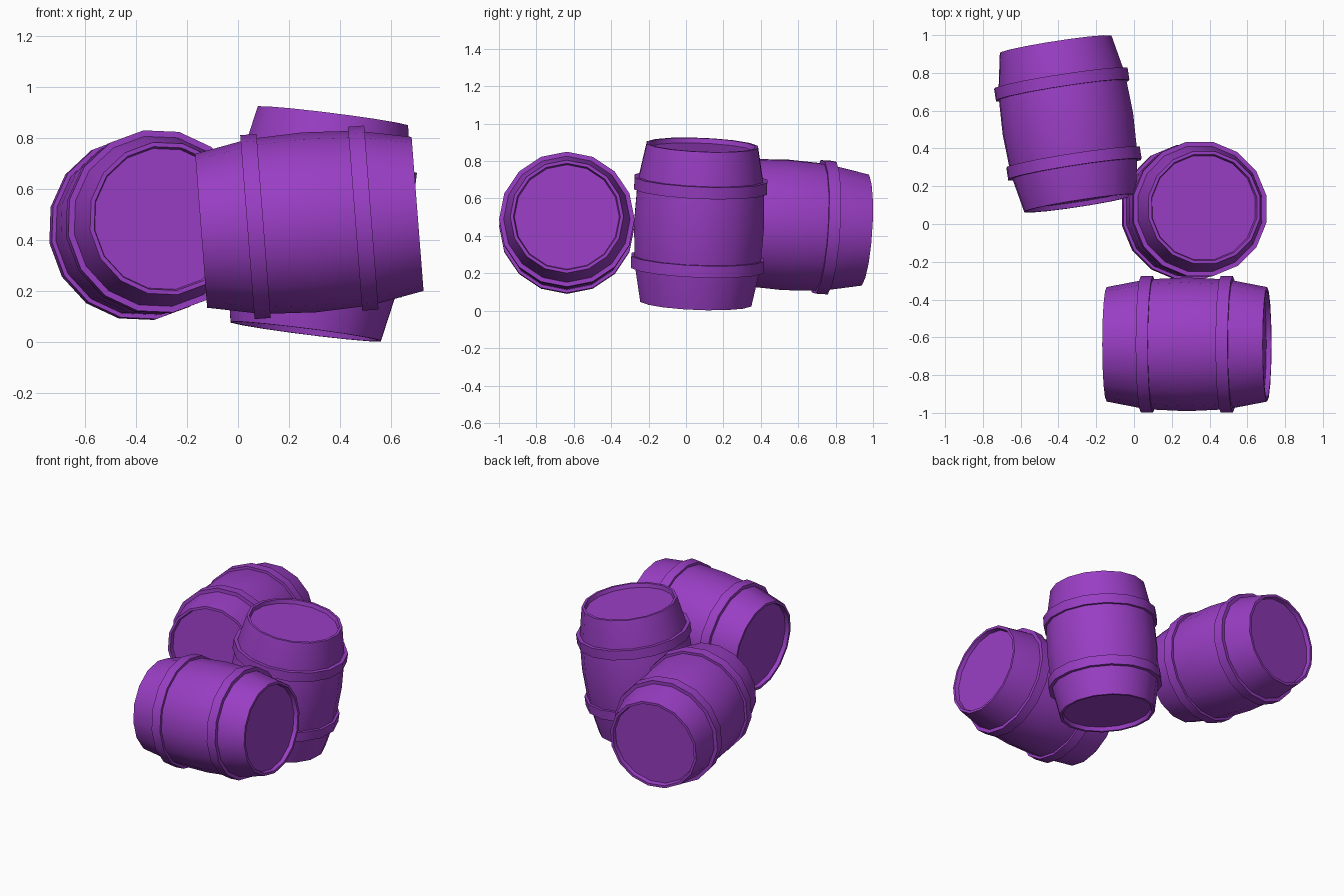
import bpy
import bmesh
from math import cos, sin, pi, radians
from mathutils import Vector

cube = bpy.data.objects.get("Cube")
if cube:
    bpy.data.objects.remove(cube, do_unlink=True)

SIDES = 16
purple = bpy.data.materials.new("purple")
purple.use_nodes = True
color = (0.32, 0.048, 0.55, 1)
purple.diffuse_color = color
purple.node_tree.nodes["Principled BSDF"].inputs["Base Color"].default_value = color


def lathe(name, profile, centre, axis, roll, closed, angle):
    """Spin (radius, height) points about the axis; cap both ends or close the section."""
    bm = bmesh.new()
    rings = []
    for r, h in profile:
        rings.append([bm.verts.new((r * cos(2 * pi * (i + roll) / SIDES),
                                    r * sin(2 * pi * (i + roll) / SIDES), h))
                      for i in range(SIDES)])
    pairs = list(zip(rings, rings[1:]))
    if closed:
        pairs.append((rings[-1], rings[0]))
    else:
        bm.faces.new(rings[0])
        bm.faces.new(rings[-1])
    for a, b in pairs:
        for i in range(SIDES):
            j = (i + 1) % SIDES
            bm.faces.new((a[i], a[j], b[j], b[i]))
    bmesh.ops.recalc_face_normals(bm, faces=bm.faces)
    mesh = bpy.data.meshes.new(name)
    bm.to_mesh(mesh)
    bm.free()
    mesh.materials.append(purple)
    obj = bpy.data.objects.new(name, mesh)
    bpy.context.collection.objects.link(obj)
    obj.location = centre
    obj.rotation_mode = 'QUATERNION'
    obj.rotation_quaternion = Vector((0, 0, 1)).rotation_difference(axis)
    bpy.ops.object.select_all(action='DESELECT')
    obj.select_set(True)
    bpy.context.view_layer.objects.active = obj
    bpy.ops.object.shade_smooth_by_angle(angle=radians(angle))
    return obj


# Bulging staves with a thin rim and a recessed lid, mirrored about the middle
half = [(0.280, 0.400), (0.286, 0.426), (0.303, 0.426), (0.344, 0.213)]
body = half + [(0.354, 0)] + [(r, -h) for r, h in reversed(half)]


def barrel(name, centre, axis, roll=0):
    centre, axis = Vector(centre), Vector(axis).normalized()
    lathe(name + "_body", body, centre, axis, roll, False, 35)
    # Two raised hoops
    for label, t in (("lower", -0.212), ("upper", 0.212)):
        hoop = [(0.335, -0.032), (0.362, -0.032), (0.362, 0.032), (0.335, 0.032)]
        lathe(f"{name}_{label}_hoop", hoop, centre + axis * t, axis, roll, True, 35)


barrel("front_barrel", (0.28, -0.637, 0.47), (0.847, 0, 0.066))
barrel("upright_barrel", (0.319, 0.07, 0.464), (0.107, 0.035, 0.847), 0.5)
barrel("back_barrel", (-0.35, 0.53, 0.459), (-0.13, 0.84, -0.052))
